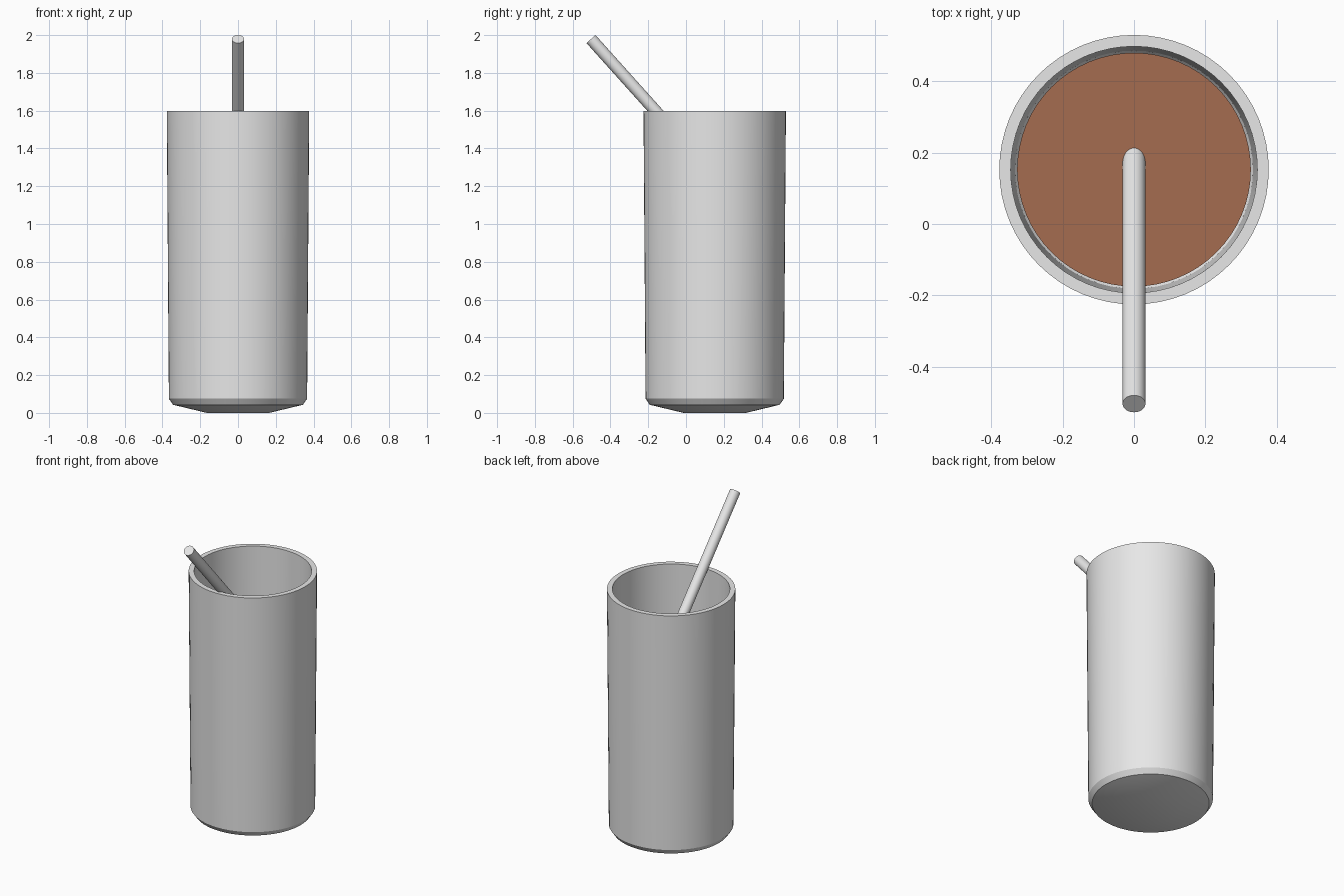
import bpy, bmesh, math
from mathutils import Vector

if "Cube" in bpy.data.objects:
    bpy.data.objects.remove(bpy.data.objects["Cube"])

CUP_Y = 0.152      # cup axis sits behind the centre so the straw can lean forward


def material(name, rgb):
    m = bpy.data.materials.new(name)
    m.diffuse_color = (*rgb, 1)
    m.use_nodes = True
    m.node_tree.nodes["Principled BSDF"].inputs["Base Color"].default_value = m.diffuse_color
    return m


grey = material("light grey", (0.8, 0.8, 0.8))
brown = material("coffee brown", (0.373, 0.151, 0.081))


def lathe(name, profile, mat, segments=64):
    """Spin an (r, z) profile, which starts and ends on the axis, into a closed solid."""
    bm = bmesh.new()
    verts = [bm.verts.new((r, 0, z)) for r, z in profile]
    edges = [bm.edges.new(pair) for pair in zip(verts, verts[1:])]
    bmesh.ops.spin(bm, geom=verts + edges, cent=(0, 0, 0), axis=(0, 0, 1),
                   angle=math.tau, steps=segments, use_duplicate=False)
    bmesh.ops.remove_doubles(bm, verts=bm.verts[:], dist=1e-5)
    bmesh.ops.recalc_face_normals(bm, faces=bm.faces[:])
    mesh = bpy.data.meshes.new(name)
    bm.to_mesh(mesh)
    bm.free()
    mesh.materials.append(mat)
    obj = bpy.data.objects.new(name, mesh)
    bpy.context.collection.objects.link(obj)
    bpy.ops.object.select_all(action='DESELECT')
    obj.select_set(True)
    bpy.context.view_layer.objects.active = obj
    bpy.ops.object.shade_smooth_by_angle(angle=math.radians(12))
    return obj


# Tapered cup with a bevelled base and a flat rim, hollow inside
cup = lathe("cup", [(0, 0.005), (0.165, 0.005), (0.344, 0.043), (0.366, 0.075),
                    (0.377, 1.597), (0.345, 1.597), (0.333, 0.10), (0.315, 0.075),
                    (0, 0.04)], grey)
cup.location.y = CUP_Y
for v in cup.data.vertices:
    if v.co.z < 0.006:
        v.co.z = 0     # foot rests on the ground

# Drink filling the lower part of the cup
drink = lathe("drink", [(0, 0.11), (0.327, 0.11), (0.327, 1.23), (0, 1.23)], brown)
drink.location.y = CUP_Y

# Straw leaning towards the front, dipping into the drink
tip = Vector((0, -0.503, 1.979))
axis = Vector((0, -0.344, 0.383)).normalized()
length = 1.08
straw = lathe("straw", [(0, 0), (0.032, 0), (0.032, length), (0, length)], grey, 32)
straw.rotation_euler = axis.to_track_quat('Z', 'Y').to_euler()
straw.location = tip - axis * length
